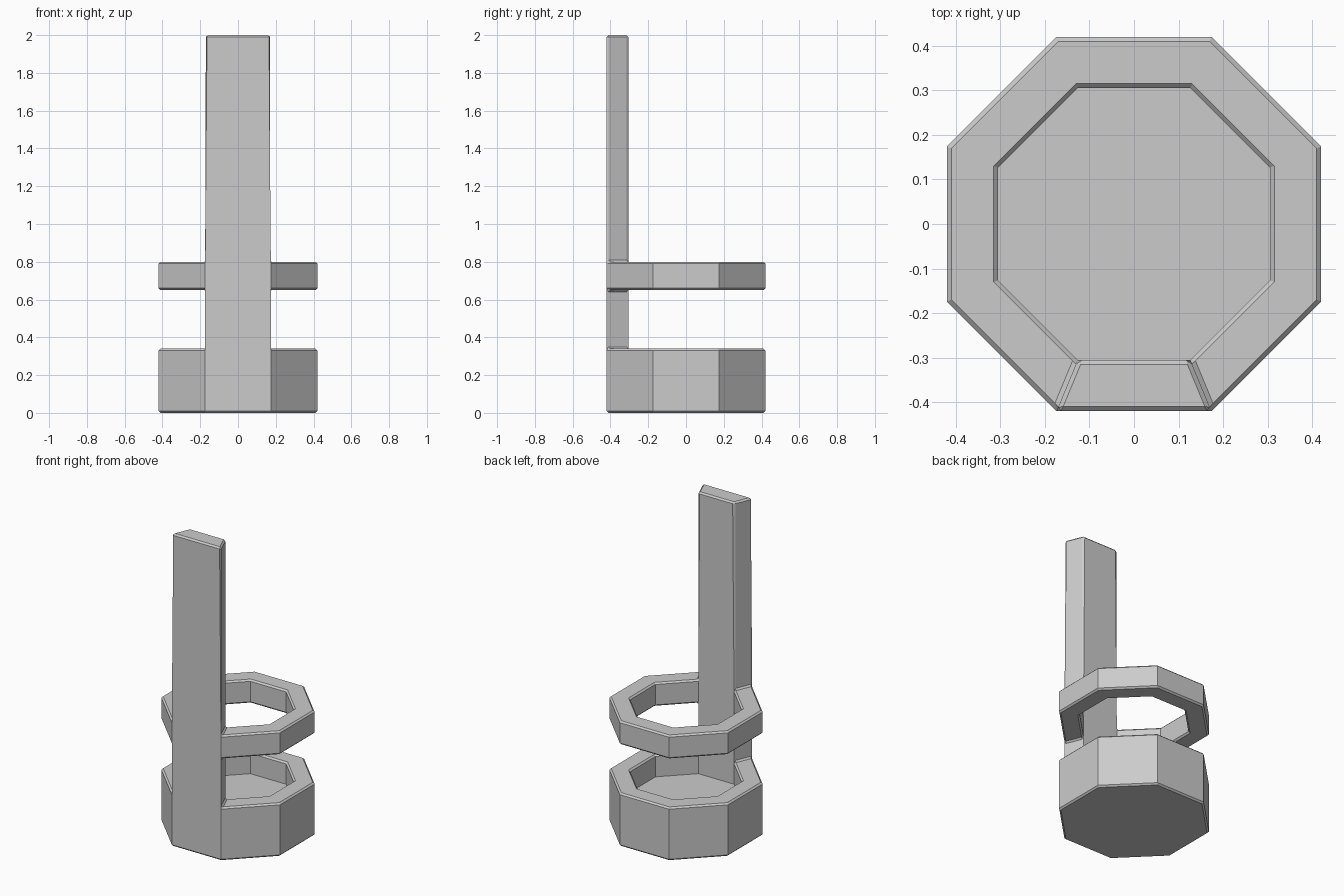
import bpy, bmesh
from math import cos, sin, pi, radians

if "Cube" in bpy.data.objects:
    bpy.data.objects.remove(bpy.data.objects["Cube"])

OUT, INN, BEV = 0.42, 0.305, 0.01
FLOOR = 0.20
LEVELS = [0, FLOOR, 0.34, 0.65, 0.80, 2.0]


def octagon(apothem):
    r = apothem / cos(pi / 8)
    # segment 0 is the front (-y) side
    return [(r * cos(radians(-112.5 + 45 * i)), r * sin(radians(-112.5 + 45 * i))) for i in range(8)]


outer, inner = octagon(OUT), octagon(INN)
bm = bmesh.new()
verts, faces = {}, {}


def vert(p, z):
    key = (round(p[0], 5), round(p[1], 5), z)
    if key not in verts:
        verts[key] = bm.verts.new(key)
    return verts[key]


def cell(profile, z0, z1):
    """Add a prism; faces shared by two prisms cancel out."""
    lo = [vert(p, z0) for p in profile]
    hi = [vert(p, z1) for p in profile]
    n = len(profile)
    loops = [lo[::-1], hi] + [[lo[i], lo[(i + 1) % n], hi[(i + 1) % n], hi[i]] for i in range(n)]
    for loop in loops:
        key = frozenset(loop)
        if key in faces:
            del faces[key]
        else:
            faces[key] = loop


# solid cup floor, eight-sided cup and hoop walls, tall front post
for k in range(5):
    z0, z1 = LEVELS[k], LEVELS[k + 1]
    if k == 0:
        cell(inner, z0, z1)
    for s in range(8 if k in (0, 1, 3) else 1):
        t = (s + 1) % 8
        cell([outer[s], outer[t], inner[t], inner[s]], z0, z1)

for loop in faces.values():
    bm.faces.new(loop)
bmesh.ops.delete(bm, geom=[v for v in bm.verts if not v.link_faces], context='VERTS')
bmesh.ops.recalc_face_normals(bm, faces=bm.faces[:])
bmesh.ops.dissolve_limit(bm, angle_limit=radians(1), verts=bm.verts[:], edges=bm.edges[:])

# small chamfer on rims and post edges, not on octagon corners or the cup floor
edges = [e for e in bm.edges if len(e.link_faces) == 2
         and e.calc_face_angle() > radians(50)
         and not all(abs(v.co.z - FLOOR) < 1e-4 for v in e.verts)]
bmesh.ops.bevel(bm, geom=edges, offset=BEV, offset_type='OFFSET', segments=1,
                profile=0.5, affect='EDGES', clamp_overlap=True)

mesh = bpy.data.meshes.new("octagonal_holder")
bm.to_mesh(mesh)
bm.free()
bpy.context.collection.objects.link(bpy.data.objects.new("octagonal_holder", mesh))
